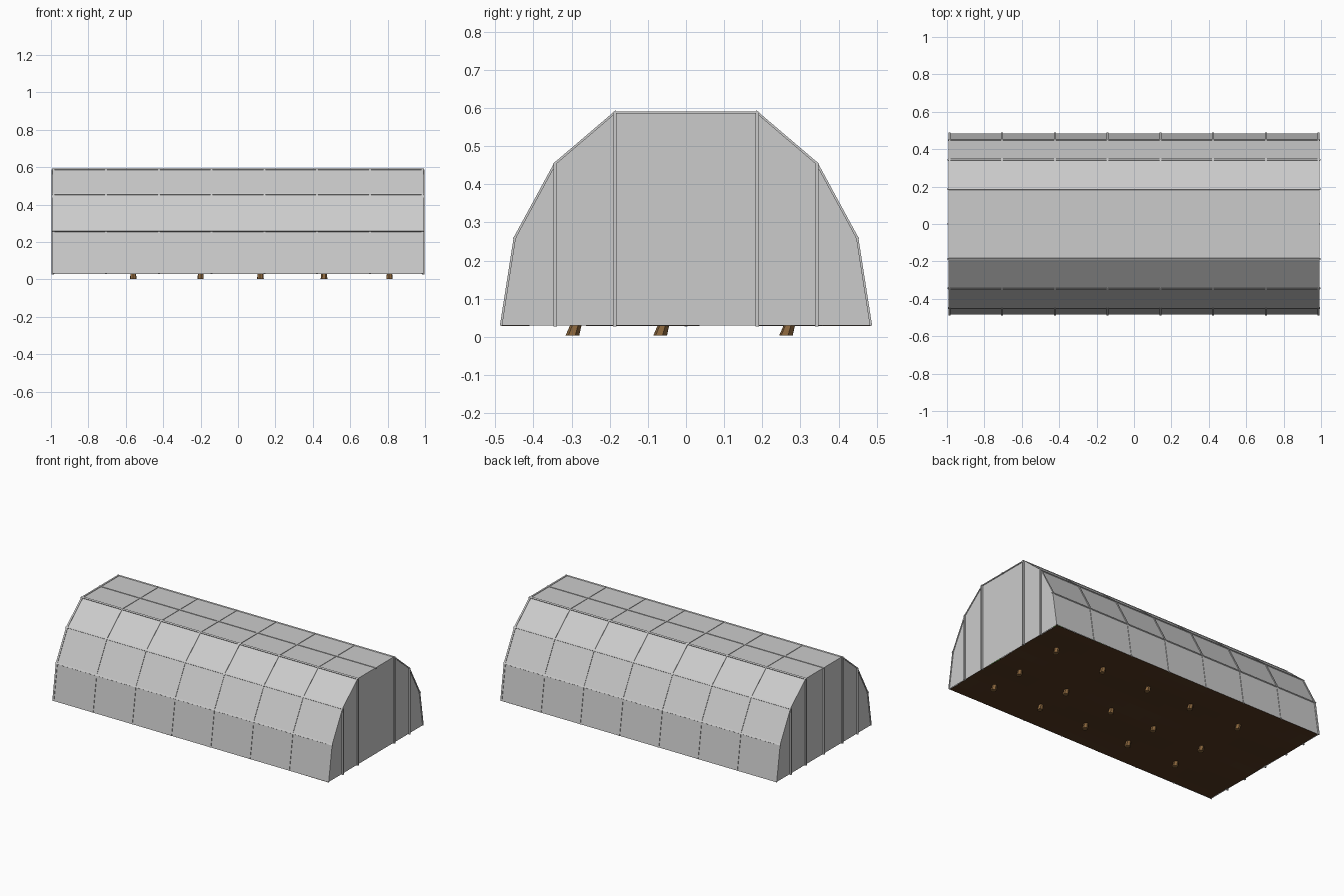
import bpy, bmesh, math, random
from mathutils import Vector, Matrix

if "Cube" in bpy.data.objects:
    bpy.data.objects.remove(bpy.data.objects["Cube"])

random.seed(4)
HALF = [(0.485, 0.03), (0.449, 0.26), (0.343, 0.455), (0.187, 0.588)]
PROFILE = HALF + [(-y, z) for y, z in reversed(HALF)]
L = 0.988


def material(name, rgb):
    m = bpy.data.materials.new(name)
    m.diffuse_color = (*rgb, 1)
    m.use_nodes = True
    m.node_tree.nodes["Principled BSDF"].inputs["Base Color"].default_value = m.diffuse_color
    return m


def finish(bm, name, mat=None):
    bmesh.ops.recalc_face_normals(bm, faces=bm.faces)
    me = bpy.data.meshes.new(name)
    bm.to_mesh(me)
    bm.free()
    ob = bpy.data.objects.new(name, me)
    bpy.context.collection.objects.link(ob)
    if mat:
        me.materials.append(mat)
    return ob


def bar(bm, a, b, w=0.012, t=0.006, normal=(0, 0, 1)):
    """Rectangular bar from a to b; t is its thickness along normal."""
    a, b = Vector(a), Vector(b)
    d = (b - a).normalized()
    n = Vector(normal)
    n = (n - d * n.dot(d)).normalized()
    s = d.cross(n)
    rot = Matrix((s * w, d * (b - a).length, n * t)).transposed().to_4x4()
    bmesh.ops.create_cube(bm, size=1, matrix=Matrix.Translation((a + b) / 2) @ rot)


# Glass shell: extruded profile, open underneath
bm = bmesh.new()
ends = [[bm.verts.new((x, y, z)) for y, z in PROFILE] for x in (-L, L)]
for i in range(len(PROFILE) - 1):
    bm.faces.new((ends[0][i], ends[0][i + 1], ends[1][i + 1], ends[1][i]))
for e in ends:
    bm.faces.new(e)
finish(bm, "glass_shell")

# Hoop ribs following the profile
bm = bmesh.new()
for k in range(8):
    x = -0.987 + k * 1.974 / 7
    for (y0, z0), (y1, z1) in zip(PROFILE, PROFILE[1:]):
        bar(bm, (x, y0, z0), (x, y1, z1), 0.011, 0.006, (0, z1 - z0, y0 - y1))
finish(bm, "hoop_ribs")

# Bars running lengthways at each fold and along the ridge
bm = bmesh.new()
for y, z in PROFILE[1:-1] + [(0, 0.588)]:
    bar(bm, (-0.995, y, z), (0.995, y, z), 0.010, 0.007, (0, y, 0.3))
finish(bm, "long_bars")

# Upright bars on the end walls
bm = bmesh.new()
for side in (-1, 1):
    for y, top in ((-0.343, 0.455), (-0.187, 0.588), (0.187, 0.588), (0.343, 0.455)):
        bar(bm, (side * 0.99, y, 0.027), (side * 0.99, y, top), 0.009, 0.014, (1, 0, 0))
bar(bm, (-0.99, 0, 0.027), (-0.99, 0, 0.588), 0.009, 0.014, (1, 0, 0))
finish(bm, "end_uprights")

# Soil bed with gentle furrows
bm = bmesh.new()
bmesh.ops.create_grid(bm, x_segments=24, y_segments=16, size=1)
for v in bm.verts:
    x, y = v.co.x * 0.986, v.co.y * 0.484
    v.co = (x, y, 0.031 + 0.003 * math.sin(14 * y + 2 * x) * math.cos(3 * x))
finish(bm, "soil_bed", material("soil", (0.09, 0.04, 0.015)))

# Planted rows: stems pushed through the soil, with arching leaves
stems, leaves = bmesh.new(), bmesh.new()
for y in (-0.29, -0.06, 0.27):
    for x in (-0.56, -0.2, 0.12, 0.46, 0.81):
        turn = random.uniform(0, 6.28)
        rings = []
        for z, r, lean in ((0.003, 0.018, -0.008), (0.04, 0.014, 0.004), (0.24, 0.008, 0.0)):
            rings.append([stems.verts.new((x + r * math.cos(a * math.pi / 3 + turn),
                                           y + lean + r * math.sin(a * math.pi / 3 + turn), z))
                          for a in range(6)])
        for p, q in zip(rings, rings[1:]):
            for i in range(6):
                stems.faces.new((p[i], p[(i + 1) % 6], q[(i + 1) % 6], q[i]))
        stems.faces.new(rings[0])
        for k in range(9):
            a = turn + k * 2.4
            out = Vector((math.cos(a), math.sin(a), 0))
            side = Vector((-out.y, out.x, 0))
            base = Vector((x, y, 0.14 + 0.012 * k))
            strip = []
            for r, dz, w in ((0.004, 0, 0.005), (0.05, 0.05, 0.025), (0.10, 0.06, 0.003)):
                c = base + out * r + Vector((0, 0, dz))
                strip.append((leaves.verts.new(c - side * w), leaves.verts.new(c + side * w)))
            for p, q in zip(strip, strip[1:]):
                leaves.faces.new((p[0], p[1], q[1], q[0]))
finish(stems, "plant_stems", material("stem", (0.25, 0.13, 0.045)))
finish(leaves, "plant_leaves", material("leaf", (0.12, 0.4, 0.06)))
